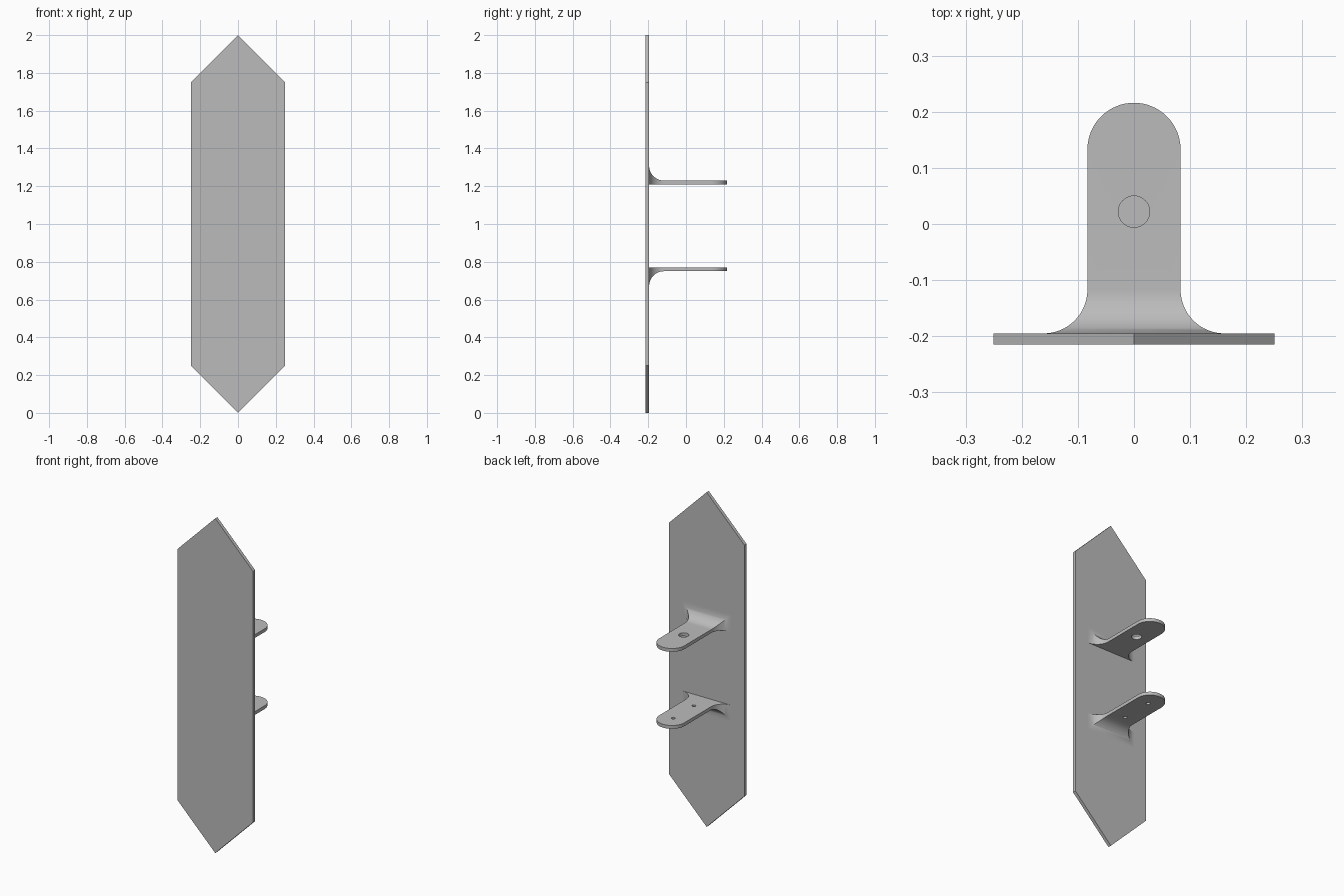
import bpy, bmesh, math
from mathutils import Vector

cube = bpy.data.objects.get("Cube")
if cube:
    bpy.data.objects.remove(cube, do_unlink=True)

grey = bpy.data.materials.new("plain_grey")
grey.use_nodes = True
grey.diffuse_color = (0.5, 0.5, 0.5, 1)
grey.node_tree.nodes["Principled BSDF"].inputs["Base Color"].default_value = (0.5, 0.5, 0.5, 1)

BACK = -0.195      # rear face of the plate
THICK = 0.02       # plate and bracket thickness
FILLET = 0.078     # radius of the flare at the bracket root
HALF = 0.083       # bracket half width, also tip radius
TIP = 0.133        # centre of the rounded tip
HOLE_Y = 0.022


def make_object(name, bm):
    bmesh.ops.recalc_face_normals(bm, faces=bm.faces)
    mesh = bpy.data.meshes.new(name)
    bm.to_mesh(mesh)
    bm.free()
    mesh.materials.append(grey)
    obj = bpy.data.objects.new(name, mesh)
    bpy.context.collection.objects.link(obj)
    return obj


def select_only(obj):
    bpy.ops.object.select_all(action='DESELECT')
    obj.select_set(True)
    bpy.context.view_layer.objects.active = obj


def pointed_plate():
    outline = [(0, 0), (0.25, 0.25), (0.25, 1.75), (0, 2), (-0.25, 1.75), (-0.25, 0.25)]
    bm = bmesh.new()
    face = bm.faces.new([bm.verts.new((x, BACK - THICK, z)) for x, z in outline])
    ext = bmesh.ops.extrude_face_region(bm, geom=[face])
    moved = [v for v in ext["geom"] if isinstance(v, bmesh.types.BMVert)]
    bmesh.ops.translate(bm, verts=moved, vec=(0, THICK, 0))
    make_object("pointed_plate", bm)


def bracket(name, z, up, holes):
    """Tongue with a concave root and round tip; z is its flat face, up is +1 or -1."""
    # Cross-sections along y: (y, half width, height)
    steps = 16
    rows = []
    for i in range(steps + 1):
        a = math.pi / 2 * i / steps
        grow = FILLET * (1 - math.sin(a))
        rows.append((BACK + FILLET * (1 - math.cos(a)), HALF + grow, THICK + grow))
    for i in range(steps + 1):
        a = math.pi / 2 * i / steps
        rows.append((TIP + HALF * math.sin(a), HALF * math.cos(a), THICK))

    bm = bmesh.new()
    rings = [[bm.verts.new(p) for p in ((-w, y, z), (w, y, z),
                                        (w, y, z + up * h), (-w, y, z + up * h))]
             for y, w, h in rows]
    for a, b in zip(rings, rings[1:]):
        for k in range(4):
            n = (k + 1) % 4
            bm.faces.new((a[k], a[n], b[n], b[k]))
    bm.faces.new(rings[0])
    bmesh.ops.remove_doubles(bm, verts=bm.verts, dist=0.0001)
    bmesh.ops.dissolve_degenerate(bm, edges=bm.edges, dist=0.0001)
    obj = make_object(name, bm)

    # Bolt holes
    for y, radius in holes:
        cut = bmesh.new()
        bmesh.ops.create_cone(cut, cap_ends=True, segments=32, radius1=radius,
                              radius2=radius, depth=0.1)
        bmesh.ops.translate(cut, verts=cut.verts, vec=Vector((0, y, z)))
        cutter = make_object("hole_cutter", cut)
        cutter.hide_render = True
        mod = obj.modifiers.new("hole", 'BOOLEAN')
        mod.operation = 'DIFFERENCE'
        mod.solver = 'EXACT'
        mod.object = cutter
        select_only(obj)
        bpy.ops.object.modifier_apply(modifier=mod.name)
        bpy.data.objects.remove(cutter, do_unlink=True)

    select_only(obj)
    bpy.ops.object.shade_smooth_by_angle(angle=math.radians(30))


pointed_plate()
bracket("upper_bracket", 1.21, 1, [(HOLE_Y, 0.028)])
bracket("lower_bracket", 0.77, -1, [(HOLE_Y - 0.097, 0.011), (HOLE_Y + 0.097, 0.011)])
